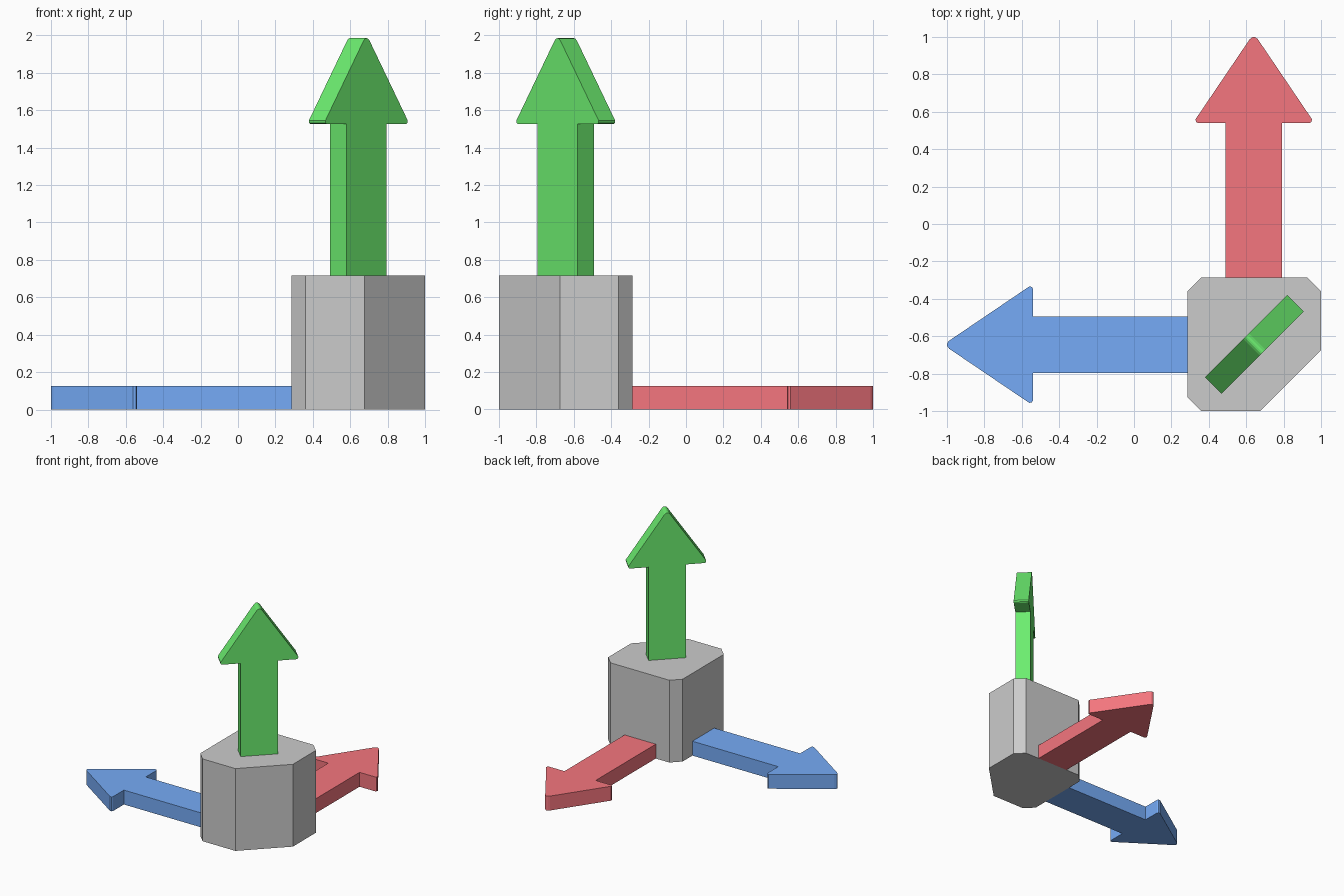
import bpy
from mathutils import Matrix, Vector

if "Cube" in bpy.data.objects:
    bpy.data.objects.remove(bpy.data.objects["Cube"])

C = 0.64       # centre line shared by block and arrows
T = 0.125      # arrow thickness


def prism(name, outline, depth, matrix=Matrix(), color=None):
    """Extrude a counter-clockwise 2D outline along local z."""
    n = len(outline)
    verts = [(x, y, z) for z in (0, depth) for x, y in outline]
    faces = [list(range(n))[::-1], list(range(n, 2 * n))]
    faces += [(i, (i + 1) % n, n + (i + 1) % n, n + i) for i in range(n)]
    mesh = bpy.data.meshes.new(name)
    mesh.from_pydata(verts, [], faces)
    mesh.transform(matrix)
    obj = bpy.data.objects.new(name, mesh)
    bpy.context.collection.objects.link(obj)
    if color:
        mat = bpy.data.materials.new(name + "_paint")
        mat.diffuse_color = (*color, 1)
        mat.use_nodes = True
        mat.node_tree.nodes["Principled BSDF"].inputs["Base Color"].default_value = mat.diffuse_color
        mesh.materials.append(mat)
    return obj


def frame(x_axis, y_axis, origin):
    """Matrix from the arrow's width axis, pointing axis and origin."""
    x, y = Vector(x_axis).normalized(), Vector(y_axis).normalized()
    m = Matrix((x, y, x.cross(y))).transposed().to_4x4()
    m.translation = origin
    return m


# Block with three small chamfered corners and one large one
block = [(0.36, -1), (0.675, -1), (1, -0.675), (1, -0.36),
         (0.925, -0.285), (0.36, -0.285), (0.285, -0.36), (0.285, -0.925)]
prism("corner_block", block, 0.715)

# Arrow outline pointing along +y, right half mirrored to the left
half = [(0.15, 0), (0.15, 0.825), (0.298, 0.825), (0.309, 0.831),
        (0.311, 0.845), (0.022, 1.272), (0.011, 1.282)]
arrow = half + [(0, 1.285)] + [(-x, y) for x, y in reversed(half)]

# Flat arrows lying on the ground
prism("red_arrow", arrow, T, frame((1, 0, 0), (0, 1, 0), (C, -0.285, 0)),
      (0.91, 0.18, 0.21))
prism("blue_arrow", arrow, T, frame((0, 1, 0), (-1, 0, 0), (0.285, -C - 0.005, 0)),
      (0.18, 0.41, 0.93))

# Upright arrow set diagonally on top of the block
h = T / 2 * 0.7071
prism("green_arrow", arrow, T,
      frame((1, 1, 0), (0, 0, 1), (C + 0.003 - h, -C - 0.003 + h, 0.70)),
      (0.15, 0.85, 0.16))
